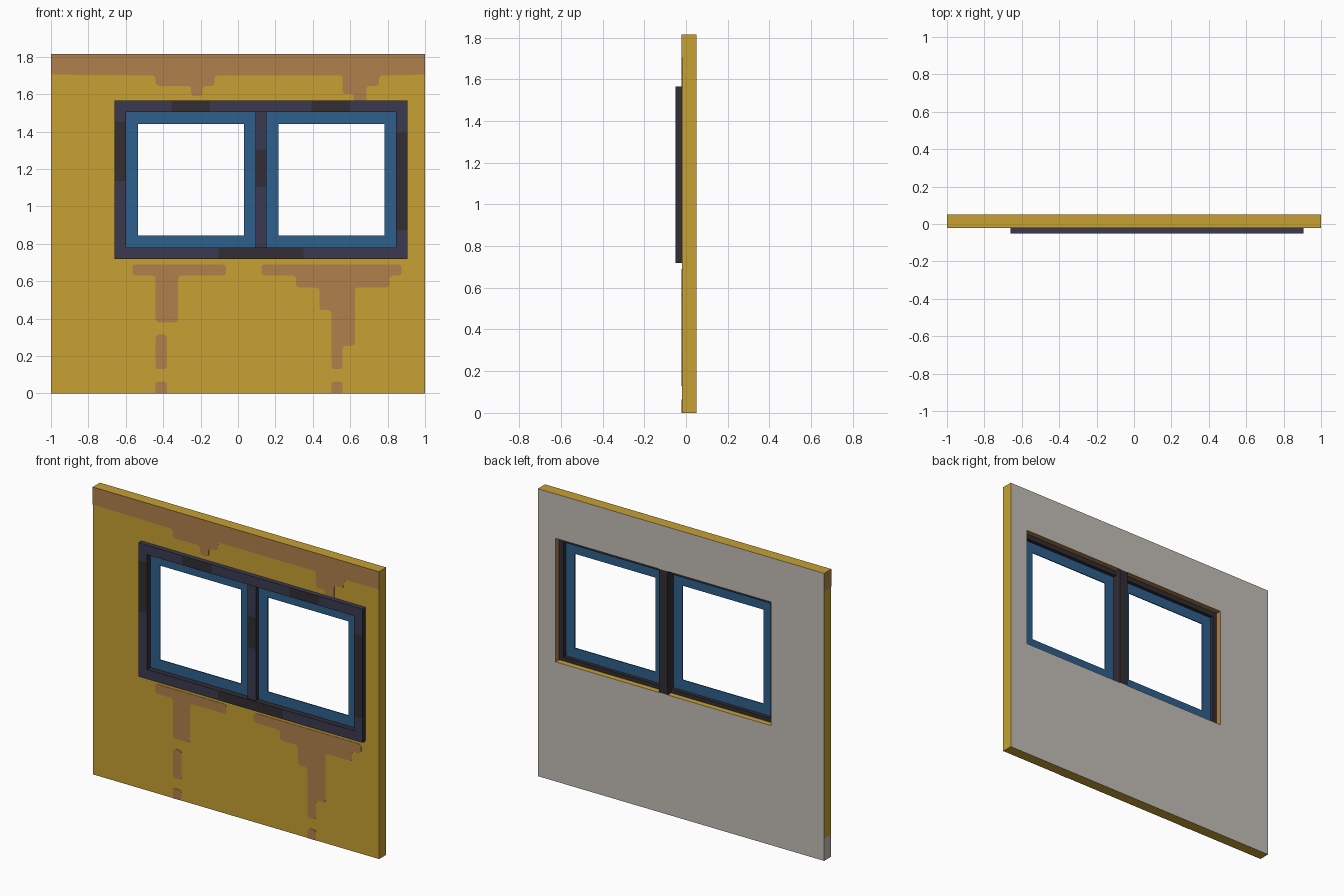
import bpy
import bmesh

cube = bpy.data.objects.get("Cube")
if cube:
    bpy.data.objects.remove(cube, do_unlink=True)


def material(name, rgb):
    linear = [((c / 255 + 0.055) / 1.055) ** 2.4 for c in rgb] + [1]
    mat = bpy.data.materials.new(name)
    mat.use_nodes = True
    mat.diffuse_color = linear
    mat.node_tree.nodes["Principled BSDF"].inputs["Base Color"].default_value = linear
    return mat


MUSTARD = material("mustard_paint", (199, 161, 51))
BROWN = material("brown_stain", (176, 128, 76))
GREY = material("grey_plaster", (195, 191, 184))
NAVY = material("navy_frame", (58, 58, 80))
DARK = material("dark_frame", (50, 45, 52))
BLUE = material("blue_sash", (45, 96, 140))

TOP = 1.815


def finish(name, bm, mats, rule=None):
    """Turn a bmesh into an object, colouring its faces by a rule."""
    bmesh.ops.recalc_face_normals(bm, faces=bm.faces)
    if rule:
        for f in bm.faces:
            f.material_index = mats.index(rule(f.calc_center_median(), f.normal))
    mesh = bpy.data.meshes.new(name)
    bm.to_mesh(mesh)
    bm.free()
    for m in mats:
        mesh.materials.append(m)
    obj = bpy.data.objects.new(name, mesh)
    bpy.context.collection.objects.link(obj)
    return obj


def thicken(bm, depth):
    """Extrude flat faces backwards in y into a closed solid."""
    ext = bmesh.ops.extrude_face_region(bm, geom=bm.faces[:], use_keep_orig=True)
    verts = [g for g in ext["geom"] if isinstance(g, bmesh.types.BMVert)]
    bmesh.ops.translate(bm, vec=(0, depth, 0), verts=verts)


def cut(bm, xs=(), zs=()):
    planes = [((x, 0, 0), (1, 0, 0)) for x in xs] + [((0, 0, z), (0, 0, 1)) for z in zs]
    for co, no in planes:
        bmesh.ops.bisect_plane(bm, geom=bm.verts[:] + bm.edges[:] + bm.faces[:],
                               plane_co=co, plane_no=no)


def ring(outer, inner, front, back):
    """Rectangular ring; each rectangle is (x0, x1, z0, z1)."""
    bm = bmesh.new()
    loops = []
    for x0, x1, z0, z1 in (outer, inner):
        corners = ((x0, z0), (x1, z0), (x1, z1), (x0, z1))
        loops.append([bm.verts.new((x, front, z)) for x, z in corners])
    a, b = loops
    for i in range(4):
        j = (i + 1) % 4
        bm.faces.new((a[i], a[j], b[j], b[i]))
    thicken(bm, back - front)
    return bm


# Wall panel with a window opening
def wall_colour(c, n):
    if n.y < -0.5:
        return MUSTARD
    if n.y > 0.5:
        return GREY
    if n.x < -0.5 and c.x < -0.9:
        return BROWN if c.z > 1.7 else GREY if c.z < 0.14 else MUSTARD
    if abs(c.x) < 0.95 and 0.7 < c.z < 1.6 and n.z < 0.5:
        return BROWN
    return MUSTARD


wall = ring((-1, 1, 0, TOP), (-0.63, 0.875, 0.755, 1.535), -0.02, 0.05)
cut(wall, zs=(0.14, 1.7))
finish("wall", wall, [MUSTARD, BROWN, GREY], wall_colour)

# Window surround with darker patches on its front
PATCHES = [(-0.355, -0.15, 1.5, 1.6), (0.393, 0.6, 1.5, 1.6), (-0.105, 0.35, 0.7, 0.79),
           (-0.7, -0.59, 1.135, 1.455), (0.84, 0.92, 0.875, 1.395)]


def frame_colour(c, n):
    if abs(n.z) > 0.5 and (c.z > 1.55 or c.z < 0.73):
        return NAVY
    if n.y > -0.5:
        return DARK
    worn = any(x0 < c.x < x1 and z0 < c.z < z1 for x0, x1, z0, z1 in PATCHES)
    return DARK if worn else NAVY


frame = ring((-0.66, 0.905, 0.72, 1.565), (-0.6, 0.845, 0.78, 1.505), -0.05, 0.015)
cut(frame, [x for p in PATCHES[:3] for x in p[:2]], [z for p in PATCHES[3:] for z in p[2:]])
finish("window_frame", frame, [NAVY, DARK], frame_colour)

# Centre post between the two sashes
post = bmesh.new()
quad = [post.verts.new((x, -0.04, z)) for x, z in
        ((0.093, 0.755), (0.152, 0.755), (0.152, 1.535), (0.093, 1.535))]
post.faces.new(quad)
thicken(post, 0.09)
cut(post, zs=(1.105, 1.305))
finish("centre_post", post, [NAVY, DARK],
       lambda c, n: NAVY if n.y < -0.5 and not 1.105 < c.z < 1.305 else DARK)

# Blue sashes
for name, x0, x1 in (("right_sash", -0.6, 0.093), ("left_sash", 0.152, 0.845)):
    sash = ring((x0, x1, 0.78, 1.505), (x0 + 0.065, x1 - 0.062, 0.845, 1.44), -0.014, -0.008)
    finish(name, sash, [BLUE])


# Painted stains: stepped outlines with softened corners
def stain(name, points):
    bm = bmesh.new()
    bm.faces.new([bm.verts.new((x, -0.022, z)) for x, z in points])
    soft = [v for v in bm.verts if abs(v.co.x) < 0.99 and 0.01 < v.co.z < TOP - 0.01]
    bmesh.ops.bevel(bm, geom=soft, offset=0.016, segments=2, profile=0.5, affect="VERTICES")
    thicken(bm, 0.004)
    finish(name, bm, [BROWN])


def block(x0, x1, z0, z1):
    return [(x0, z0), (x1, z0), (x1, z1), (x0, z1)]


stain("top_stain", [
    (-1, TOP), (-1, 1.705), (-0.44, 1.7), (-0.44, 1.645), (-0.25, 1.645), (-0.25, 1.59),
    (-0.19, 1.59), (-0.19, 1.645), (-0.125, 1.645), (-0.125, 1.7), (0.56, 1.7), (0.56, 1.6),
    (0.62, 1.6), (0.62, 1.55), (0.687, 1.55), (0.687, 1.645), (0.755, 1.645), (0.755, 1.7),
    (1, 1.705), (1, TOP)])
stain("right_drip", [
    (-0.565, 0.69), (-0.565, 0.63), (-0.44, 0.63), (-0.44, 0.38), (-0.32, 0.38),
    (-0.32, 0.63), (-0.065, 0.63), (-0.065, 0.69)])
stain("left_drip", [
    (0.125, 0.69), (0.125, 0.63), (0.31, 0.63), (0.31, 0.567), (0.435, 0.567),
    (0.435, 0.445), (0.5, 0.445), (0.5, 0.13), (0.56, 0.13), (0.56, 0.255), (0.625, 0.255),
    (0.625, 0.567), (0.81, 0.567), (0.81, 0.63), (0.875, 0.63), (0.875, 0.69)])
stain("right_drip_middle", block(-0.44, -0.38, 0.13, 0.315))
stain("right_drip_foot", block(-0.44, -0.38, 0, 0.065))
stain("left_drip_foot", block(0.5, 0.56, 0, 0.065))
